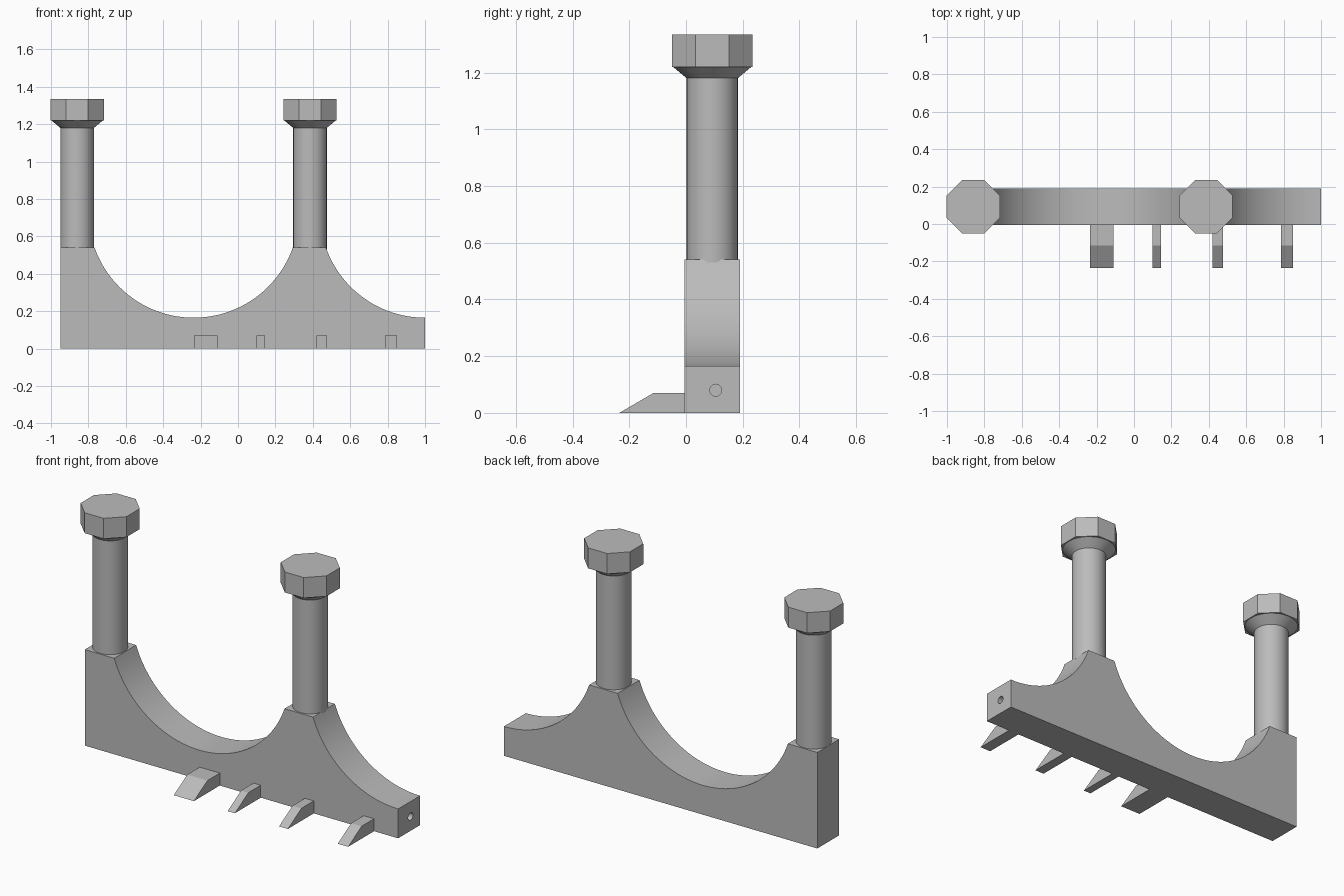
import bpy, bmesh, math
from mathutils import Matrix

cube = bpy.data.objects.get("Cube")
if cube:
    bpy.data.objects.remove(cube, do_unlink=True)

grey = bpy.data.materials.new("plain grey")
grey.use_nodes = True
grey.diffuse_color = (0.5, 0.5, 0.5, 1)
grey.node_tree.nodes["Principled BSDF"].inputs["Base Color"].default_value = (0.5, 0.5, 0.5, 1)

Y_FRONT, Y_BACK = -0.005, 0.19
Y_MID = (Y_FRONT + Y_BACK) / 2
TOP = 0.54                      # height of the saddle shoulders
RADIUS, ARC_Z = 0.562, 0.727    # scooped arcs
POSTS = (-0.86, 0.385)


def finish(bm, name, smooth=False):
    bmesh.ops.recalc_face_normals(bm, faces=bm.faces[:])
    mesh = bpy.data.meshes.new(name)
    bm.to_mesh(mesh)
    bm.free()
    mesh.materials.append(grey)
    obj = bpy.data.objects.new(name, mesh)
    bpy.context.collection.objects.link(obj)
    if smooth:
        bpy.ops.object.select_all(action='DESELECT')
        obj.select_set(True)
        bpy.context.view_layer.objects.active = obj
        bpy.ops.object.shade_smooth_by_angle(angle=math.radians(30))
    return obj


def extrude(name, points, offset, smooth=False):
    bm = bmesh.new()
    face = bm.faces.new([bm.verts.new(p) for p in points])
    new = bmesh.ops.extrude_face_region(bm, geom=[face])["geom"]
    bmesh.ops.translate(bm, vec=offset, verts=[v for v in new if isinstance(v, bmesh.types.BMVert)])
    return finish(bm, name, smooth)


def turned(name, x, z0, z1, r0, r1, sides, spin=0.0, smooth=False):
    bm = bmesh.new()
    place = Matrix.Translation((x, Y_MID, (z0 + z1) / 2)) @ Matrix.Rotation(spin, 4, 'Z')
    bmesh.ops.create_cone(bm, cap_ends=True, segments=sides, radius1=r0, radius2=r1,
                          depth=z1 - z0, matrix=place)
    return finish(bm, name, smooth)


def arc(cx, x0, x1, steps):
    a0, a1 = (math.acos((x - cx) / RADIUS) for x in (x0, x1))
    angles = [a0 + (a1 - a0) * i / steps for i in range(steps + 1)]
    return [(cx + RADIUS * math.cos(a), Y_FRONT, ARC_Z - RADIUS * math.sin(a)) for a in angles]


# Scooped base bar
outline = [(1.0, Y_FRONT, 0), (-0.95, Y_FRONT, 0), (-0.95, Y_FRONT, TOP)]
outline += arc(-0.237, -0.767, 0.293, 48)
outline += arc(1.0, 0.47, 1.0, 24)
base = extrude("scooped_base", outline, (0, Y_BACK - Y_FRONT, 0), True)

# Blind hole in the left end
bm = bmesh.new()
bmesh.ops.create_cone(bm, cap_ends=True, segments=24, radius1=0.021, radius2=0.021, depth=0.3,
                      matrix=Matrix.Translation((1.0, 0.105, 0.08)) @ Matrix.Rotation(math.pi / 2, 4, 'Y'))
cutter = finish(bm, "hole_cutter")
cutter.hide_render = True
cutter.hide_viewport = True
cut = base.modifiers.new("end_hole", 'BOOLEAN')
cut.operation = 'DIFFERENCE'
cut.solver = 'EXACT'
cut.object = cutter

# Posts with flared collars and octagonal heads
for side, x in zip(("right", "left"), POSTS):
    turned(side + "_post", x, TOP - 0.01, 1.18, 0.09, 0.09, 48, smooth=True)
    turned(side + "_collar", x, 1.18, 1.22, 0.09, 0.138, 48, smooth=True)
    corner = 0.1425 / math.cos(math.pi / 8)
    turned(side + "_head", x, 1.22, 1.335, corner, corner, 8, math.pi / 8)

# Wedge feet along the front
for i, (x0, x1) in enumerate(((-0.235, -0.11), (0.1, 0.145), (0.42, 0.475), (0.785, 0.85))):
    wedge = [(x0, Y_FRONT, 0), (x0, -0.235, 0), (x0, -0.115, 0.07), (x0, Y_FRONT, 0.07)]
    extrude("wedge_foot_%d" % (i + 1), wedge, (x1 - x0, 0, 0))
